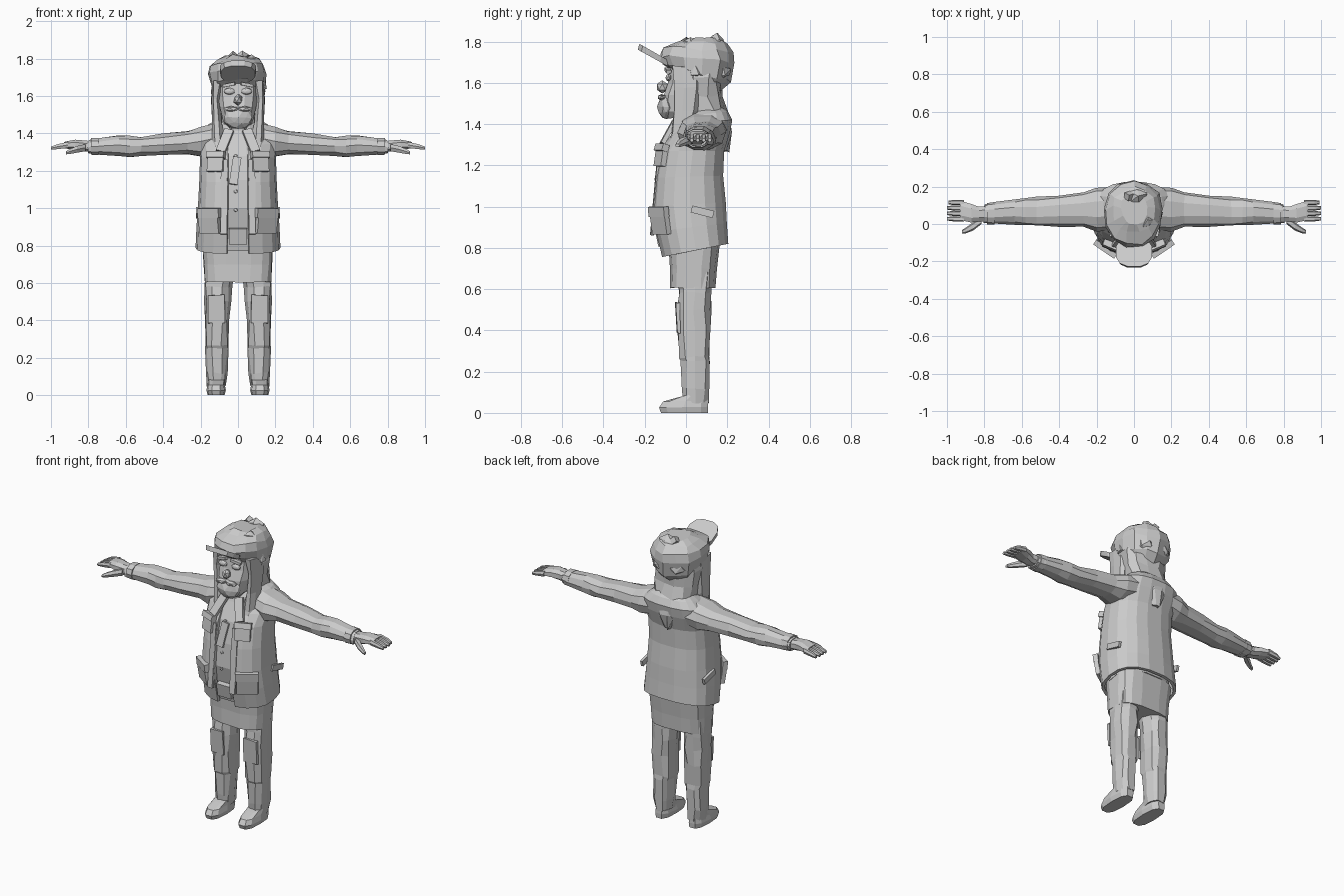
import bpy, bmesh, math, random
from mathutils import Vector, Matrix

random.seed(4)
GREY = bpy.data.materials.new("plain grey")
GREY.diffuse_color = (0.6, 0.6, 0.6, 1)


def finish(name, bm, mirror=False, jitter=0.0, solid=0.0):
    for v in bm.verts:
        v.co += Vector([random.uniform(-jitter, jitter) for _ in range(3)])
    bmesh.ops.recalc_face_normals(bm, faces=bm.faces)
    me = bpy.data.meshes.new(name)
    bm.to_mesh(me)
    bm.free()
    me.materials.append(GREY)
    ob = bpy.data.objects.new(name, me)
    bpy.context.collection.objects.link(ob)
    if solid:
        m = ob.modifiers.new("thickness", 'SOLIDIFY')
        m.thickness, m.offset = solid, -1
    if mirror:
        ob.modifiers.new("mirror", 'MIRROR')
    return ob


def unit_ring(n, p, gap):
    # superellipse points starting at the front (-y); a gap leaves the front open
    pts = []
    for i in range(n):
        t = -math.pi / 2 + (gap + (2 * math.pi - 2 * gap) * i / (n - 1) if gap
                            else 2 * math.pi * (i + 0.5) / n)
        c, s = math.cos(t), math.sin(t)
        pts.append((math.copysign(abs(c) ** (2 / p), c), math.copysign(abs(s) ** (2 / p), s)))
    return pts


def loft(name, rings, n=10, p=2.5, gap=0.0, axis='z', **kw):
    # z rings: (z front, z back, y front, y back, half width, centre x)
    # x rings: (x, y front, y back, z low, z high)
    bm = bmesh.new()
    rows = []
    for r in rings:
        row = []
        for u, w in unit_ring(n, p, gap):
            if axis == 'z':
                k = (w + 1) / 2
                cx = r[5] if len(r) > 5 else 0
                co = (cx + u * r[4], r[2] + (r[3] - r[2]) * k, r[0] + (r[1] - r[0]) * k)
            else:
                co = (r[0], (r[1] + r[2]) / 2 + u * (r[2] - r[1]) / 2,
                      (r[3] + r[4]) / 2 + w * (r[4] - r[3]) / 2)
            row.append(bm.verts.new(co))
        rows.append(row)
    for a, b in zip(rows, rows[1:]):
        for i in range(n - 1 if gap else n):
            j = (i + 1) % n
            bm.faces.new((a[i], a[j], b[j], b[i]))
    if not gap:
        bm.faces.new(rows[0])
        bm.faces.new(rows[-1])
    return finish(name, bm, **kw)


def box(name, loc, size, rot=(0, 0, 0), **kw):
    bm = bmesh.new()
    bmesh.ops.create_cube(bm, size=1)
    turn = Matrix.Rotation(rot[2], 4, 'Z') @ Matrix.Rotation(rot[1], 4, 'Y') @ Matrix.Rotation(rot[0], 4, 'X')
    bm.transform(Matrix.Translation(loc) @ turn @ Matrix.Diagonal((*size, 1)))
    return finish(name, bm, **kw)


def lump(name, loc, size, sub=2, **kw):
    bm = bmesh.new()
    bmesh.ops.create_icosphere(bm, subdivisions=sub, radius=1)
    bm.transform(Matrix.Translation(loc) @ Matrix.Diagonal((*size, 1)))
    return finish(name, bm, **kw)


# feet and legs
loft("shoes", [(0, 0, -.125, .11, .045, .117), (.025, .03, -.135, .112, .052, .117),
               (.055, .06, -.115, .11, .046, .117), (.075, .11, -.04, .105, .046, .115)],
     n=10, p=2.8, mirror=True)
loft("trouser_legs", [(.05, .05, -.015, .108, .05, .113), (.12, .12, -.025, .11, .055, .114),
                      (.25, .25, -.025, .117, .06, .112), (.27, .27, -.035, .118, .066, .112),
                      (.4, .4, -.04, .12, .066, .113), (.5, .5, -.042, .122, .07, .11),
                      (.58, .58, -.038, .125, .072, .108), (.68, .68, -.04, .13, .078, .1)],
     n=10, mirror=True, jitter=.006)
box("knee_patches", (.115, -.04, .46), (.09, .014, .15), (.05, 0, .1), mirror=True, jitter=.004)

# long shirt tail below the jacket
loft("shirt_tail", [(.605, .605, -.078, .142, .178), (.7, .7, -.078, .15, .184),
                    (.8, .82, -.085, .165, .19)], n=16, p=3.2, jitter=.003)

# shirt inside the jacket
loft("shirt", [(.77, .82, -.095, .17, .19), (1.0, 1.0, -.148, .17, .19),
               (1.15, 1.15, -.137, .16, .185), (1.28, 1.28, -.108, .17, .17),
               (1.38, 1.4, -.055, .18, .15), (1.46, 1.48, -.02, .15, .075)], n=16)
box("belt_buckle", (0, -.128, .85), (.095, .03, .085), (.2, 0, 0))
box("tie", (-.015, -.128, 1.2), (.045, .02, .15), (-.2, .15, 0))
for z, y in ((.99, -.149), (1.09, -.143), (1.28, -.109)):
    lump("button", (-.012, y, z), (.011, .006, .011), 1)

# open jacket with thickness
loft("jacket", [(.755, .82, -.118, .207, .227), (.88, .92, -.148, .2, .222),
                (1.0, 1.02, -.165, .195, .214), (1.14, 1.15, -.152, .182, .207),
                (1.27, 1.27, -.127, .187, .203), (1.34, 1.36, -.08, .215, .212),
                (1.4, 1.42, -.035, .226, .2), (1.44, 1.46, -.005, .205, .155),
                (1.47, 1.49, .02, .17, .1)], n=18, gap=.19, solid=.018)
box("front_edges", (.075, -.147, 1.06), (.035, .016, .4), (-.09, 0, .1), mirror=True)
box("collar_lapels", (.07, -.085, 1.36), (.05, .022, .14), (-.55, -.25, .25), mirror=True)
box("hip_pockets", (.153, -.125, .925), (.125, .026, .12), (.16, 0, .6), mirror=True)
box("hip_pocket_flaps", (.153, -.133, .975), (.135, .03, .05), (.1, 0, .6), mirror=True)
box("chest_pockets", (.118, -.12, 1.24), (.09, .03, .09), (-.15, 0, .4), mirror=True)
box("chest_pocket_flaps", (.118, -.118, 1.285), (.1, .034, .035), (-.3, 0, .4), mirror=True)
box("side_flaps", (.217, .08, .975), (.016, .11, .035), (-.25, 0, 0), mirror=True)

# sleeves, cuffs and hands
loft("sleeves", [(.12, -.03, .2, 1.29, 1.455), (.2, -.04, .195, 1.275, 1.44),
                 (.27, -.015, .17, 1.285, 1.415), (.4, -.012, .155, 1.283, 1.4),
                 (.52, -.01, .145, 1.278, 1.385), (.58, -.008, .14, 1.272, 1.392),
                 (.64, -.003, .132, 1.28, 1.39), (.75, .002, .115, 1.288, 1.372),
                 (.8, .005, .105, 1.29, 1.368)], n=10, p=2.3, axis='x', mirror=True, jitter=.004)
loft("cuffs", [(.745, -.004, .117, 1.282, 1.378), (.785, -.002, .112, 1.284, 1.376)],
     n=10, p=2.3, axis='x', mirror=True)
loft("hands", [(.78, .012, .098, 1.3, 1.36), (.83, .012, .095, 1.3, 1.365),
               (.87, .005, .11, 1.31, 1.368), (.92, .015, .125, 1.318, 1.358),
               (.93, .015, .125, 1.318, 1.355)], n=8, axis='x', mirror=True)
for i in range(4):
    y = .028 + i * .029
    loft("finger", [(.91, y - .014, y + .012, 1.32, 1.356), (.965, y - .014, y + .014, 1.314, 1.344),
                    (1.0 - .007 * (i == 3), y - .009, y + .009, 1.312, 1.33)],
         n=6, axis='x', mirror=True)
loft("thumbs", [(.815, .0, .04, 1.302, 1.345), (.86, -.035, .01, 1.295, 1.335),
                (.9, -.05, -.02, 1.288, 1.318), (.92, -.052, -.032, 1.287, 1.305)],
     n=6, axis='x', mirror=True)

# neck, head and face
loft("neck", [(1.36, 1.36, -.04, .15, .08), (1.5, 1.5, -.05, .13, .075)], n=8)
loft("head", [(1.425, 1.44, -.095, .03, .05), (1.46, 1.46, -.115, .06, .08),
              (1.54, 1.54, -.11, .1, .1), (1.6, 1.6, -.09, .13, .108),
              (1.68, 1.68, -.08, .14, .108), (1.75, 1.75, -.06, .14, .09)], n=12)
lump("muzzle_beard", (0, -.095, 1.485), (.078, .042, .062), 2, jitter=.004)
lump("moustache", (.035, -.118, 1.53), (.042, .022, .016), 1, mirror=True)
lump("nose", (0, -.115, 1.58), (.026, .03, .032), 1)
lump("eyes", (.046, -.085, 1.625), (.03, .014, .018), 2, mirror=True)
box("brows", (.048, -.088, 1.66), (.065, .024, .016), (0, .2, .15), mirror=True)

# long hair: back fall and locks beside the face
loft("back_hair", [(1.27, 1.27, .15, .2, .025), (1.36, 1.36, .06, .222, .08),
                   (1.45, 1.45, .0, .205, .122), (1.54, 1.54, .0, .17, .133),
                   (1.62, 1.62, -.02, .175, .14), (1.7, 1.7, -.02, .18, .12)],
     n=12, jitter=.011)
loft("side_locks", [(1.29, 1.31, -.09, -.06, .02, .09), (1.36, 1.36, -.075, .03, .032, .105),
                    (1.46, 1.46, -.055, .06, .03, .115), (1.58, 1.58, -.06, .07, .026, .12),
                    (1.68, 1.68, -.07, .08, .026, .115)], n=7, mirror=True, jitter=.008)

# cap with upturned peak and shaggy lumps
loft("cap", [(1.67, 1.56, -.085, .17, .115), (1.69, 1.61, -.11, .22, .145),
             (1.73, 1.7, -.122, .23, .156), (1.775, 1.75, -.11, .222, .145),
             (1.8, 1.795, -.05, .195, .115), (1.815, 1.815, .0, .16, .07)],
     n=13, p=2.2, jitter=.009)
loft("cap_peak", [(1.762, 1.67, -.236, -.07, .094), (1.79, 1.70, -.228, -.07, .1)], n=12, p=2.6)
for x, y, z, s in ((.02, .15, 1.79, .05), (-.1, .06, 1.73, .055), (.11, .05, 1.66, .045),
                   (.06, .17, 1.65, .05), (-.07, .17, 1.66, .05), (.07, .02, 1.775, .045)):
    lump("cap_tuft", (x, y, z), (s, s, s * .85), 1, jitter=.012)
box("cap_tip", (-.025, .15, 1.81), (.04, .035, .035), (.6, .7, .3))
